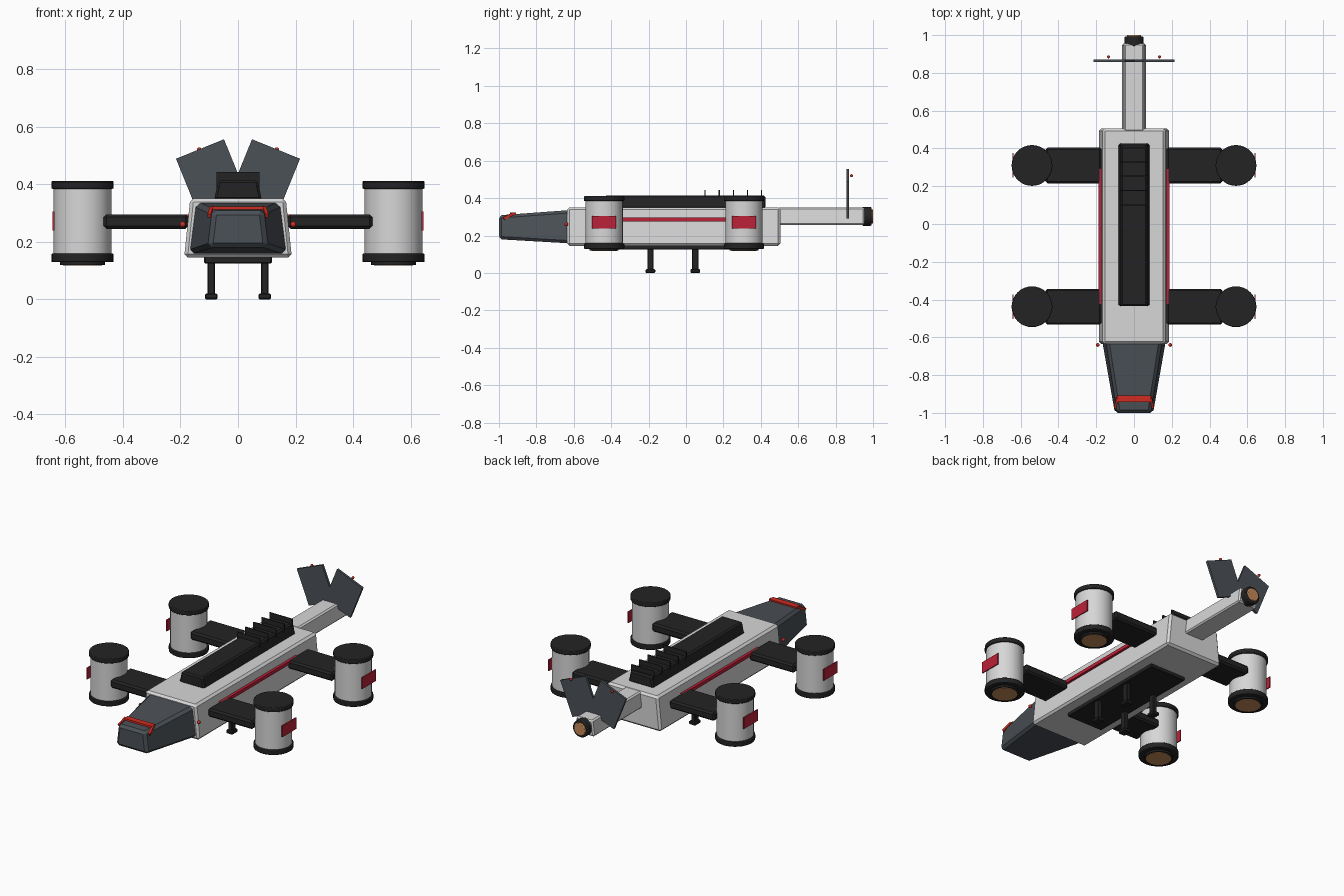
import bpy, bmesh, math
from mathutils import Vector, Matrix

cube = bpy.data.objects.get("Cube")
if cube:
    bpy.data.objects.remove(cube, do_unlink=True)


def material(name, r, g, b):
    m = bpy.data.materials.new(name)
    m.use_nodes = True
    m.diffuse_color = (r, g, b, 1)
    bsdf = m.node_tree.nodes["Principled BSDF"]
    bsdf.inputs["Base Color"].default_value = (r, g, b, 1)
    bsdf.inputs["Roughness"].default_value = 0.6
    return m


HULL = material("light grey", 0.68, 0.68, 0.68)
SLATE = material("slate", 0.07, 0.082, 0.095)
BLACK = material("near black", 0.017, 0.017, 0.018)
CRIMSON = material("crimson", 0.5, 0.015, 0.04)
RED = material("signal red", 0.65, 0.025, 0.015)
COPPER = material("copper", 0.55, 0.25, 0.1)


def finish(name, bm, mat, bevel=0.0, smooth=False):
    bmesh.ops.recalc_face_normals(bm, faces=bm.faces)
    mesh = bpy.data.meshes.new(name)
    bm.to_mesh(mesh)
    bm.free()
    mesh.materials.append(mat)
    ob = bpy.data.objects.new(name, mesh)
    bpy.context.collection.objects.link(ob)
    if bevel:
        mod = ob.modifiers.new("bevel", 'BEVEL')
        mod.width = bevel
        mod.segments = 1
    if smooth:
        bpy.ops.object.select_all(action='DESELECT')
        ob.select_set(True)
        bpy.context.view_layer.objects.active = ob
        bpy.ops.object.shade_smooth_by_angle(angle=math.radians(35))
    return ob


def loft(name, mat, sections, bevel=0.0):
    """Trapezoid sections along y: (y, bottom half width, top half width, z0, z1)."""
    bm = bmesh.new()
    rings = []
    for y, wb, wt, z0, z1 in sections:
        pts = ((-wb, z0), (wb, z0), (wt, z1), (-wt, z1))
        rings.append([bm.verts.new((x, y, z)) for x, z in pts])
    for a, b in zip(rings, rings[1:]):
        for i in range(4):
            j = (i + 1) % 4
            bm.faces.new((a[i], a[j], b[j], b[i]))
    bm.faces.new(rings[0])
    bm.faces.new(rings[-1])
    return finish(name, bm, mat, bevel)


def box(name, mat, center, size, bevel=0.0, rot=None):
    bm = bmesh.new()
    bmesh.ops.create_cube(bm, size=1)
    bmesh.ops.scale(bm, vec=size, verts=bm.verts)
    if rot:
        bmesh.ops.transform(bm, matrix=rot, verts=bm.verts)
    bmesh.ops.translate(bm, vec=center, verts=bm.verts)
    return finish(name, bm, mat, bevel)


def drum(name, mat, center, radius, depth, bevel=0.0, along_y=False):
    bm = bmesh.new()
    bmesh.ops.create_cone(bm, cap_ends=True, segments=32, radius1=radius,
                          radius2=radius, depth=depth)
    if along_y:
        bmesh.ops.rotate(bm, matrix=Matrix.Rotation(math.pi / 2, 3, 'X'), verts=bm.verts)
    bmesh.ops.translate(bm, vec=center, verts=bm.verts)
    ob = finish(name, bm, mat, 0, True)
    if bevel:
        mod = ob.modifiers.new("bevel", 'BEVEL')
        mod.width = bevel
        mod.segments = 2
    return ob


def ball(name, mat, center, radius):
    bm = bmesh.new()
    bmesh.ops.create_uvsphere(bm, u_segments=12, v_segments=8, radius=radius)
    bmesh.ops.translate(bm, vec=center, verts=bm.verts)
    return finish(name, bm, mat, 0, True)


def bar(name, mat, start, end, width, thick):
    a, b = Vector(start), Vector(end)
    d = b - a
    rot = d.to_track_quat('Z', 'Y').to_matrix().to_4x4()
    return box(name, mat, (a + b) / 2, (width, thick, d.length), 0, rot)


# Fuselage, cockpit and tail boom
loft("hull", HULL, [(-0.635, 0.187, 0.166, 0.145, 0.35),
                    (0.505, 0.187, 0.166, 0.145, 0.35)], 0.012)
loft("cockpit", SLATE, [(-1.0, 0.103, 0.088, 0.18, 0.308),
                        (-0.62, 0.17, 0.147, 0.158, 0.336)], 0.015)
loft("tail_boom", HULL, [(0.49, 0.064, 0.052, 0.256, 0.35),
                         (0.955, 0.064, 0.052, 0.256, 0.35)], 0.008)

# Tail engine
drum("tail_engine", BLACK, (0, 0.967, 0.302), 0.05, 0.05, 0.005, True)
drum("tail_nozzle", COPPER, (0, 0.99, 0.302), 0.038, 0.02, 0.004, True)

# Dorsal spine with cooling fins
loft("dorsal_spine", BLACK, [(-0.435, 0.083, 0.068, 0.345, 0.413),
                             (0.425, 0.083, 0.068, 0.345, 0.413)], 0.008)
for i in range(5):
    box("cooling_fin", BLACK, (0, 0.102 + i * 0.0755, 0.40), (0.15, 0.006, 0.084))

# Nose light band
box("nose_band", RED, (0, -0.925, 0.314), (0.18, 0.034, 0.018))

# Belly plate
box("belly_plate", BLACK, (0, -0.065, 0.137), (0.235, 0.7, 0.026), 0.004)

for s in (-1, 1):
    # Band ends, side lamps and stripes
    bar("nose_band_end", RED, (s * 0.09, -0.922, 0.318), (s * 0.1, -0.975, 0.29), 0.012, 0.014)
    ball("side_lamp", RED, (s * 0.192, -0.64, 0.26), 0.01)
    box("side_stripe", CRIMSON, (s * 0.178, -0.065, 0.285), (0.02, 0.72, 0.02))

    # Canted tail fins with tip lamps
    bar("tail_fin", SLATE, (s * 0.052, 0.865, 0.325), (s * 0.132, 0.865, 0.522), 0.014, 0.18)
    ball("fin_lamp", RED, (s * 0.135, 0.885, 0.52), 0.008)

    # Landing legs
    for y in (-0.19, 0.05):
        box("landing_leg", BLACK, (s * 0.093, y, 0.07), (0.026, 0.034, 0.12), 0.003)
        box("landing_foot", BLACK, (s * 0.093, y, 0.01), (0.043, 0.052, 0.02), 0.004)

    # Arms and lift pods
    for y in (-0.438, 0.31):
        box("arm", BLACK, (s * 0.32, y, 0.27), (0.295, 0.19, 0.05), 0.01)
        x = s * 0.54
        drum("pod_body", HULL, (x, y, 0.27), 0.1, 0.25)
        drum("pod_top_cap", BLACK, (x, y, 0.397), 0.108, 0.027, 0.004)
        drum("pod_bottom_cap", BLACK, (x, y, 0.144), 0.108, 0.03, 0.004)
        drum("pod_nozzle_ring", BLACK, (x, y, 0.13), 0.078, 0.022)
        drum("pod_nozzle", COPPER, (x, y, 0.125), 0.068, 0.016)
        box("pod_panel", CRIMSON, (s * 0.641, y, 0.272), (0.006, 0.13, 0.067))
